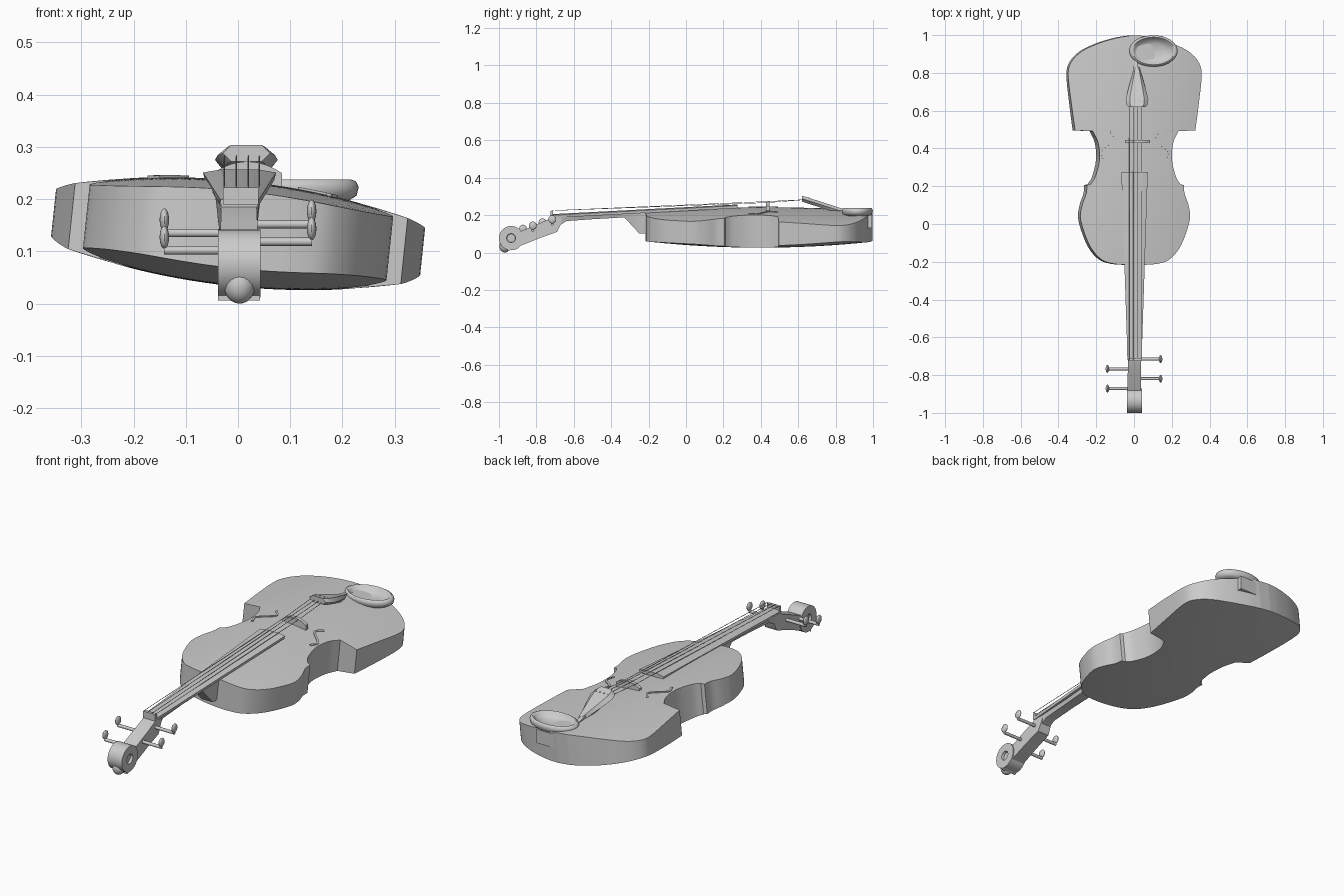
import bpy, bmesh, math
from mathutils import Vector, Matrix

old = bpy.data.objects.get("Cube")
if old:
    bpy.data.objects.remove(old, do_unlink=True)

GREY = (0.6, 0.6, 0.6, 1)
mat = bpy.data.materials.new("plain grey")
mat.use_nodes = True
mat.diffuse_color = GREY
mat.node_tree.nodes["Principled BSDF"].inputs["Base Color"].default_value = GREY


def finish(name, bm, angle=35):
    bmesh.ops.recalc_face_normals(bm, faces=bm.faces)
    mesh = bpy.data.meshes.new(name)
    bm.to_mesh(mesh)
    bm.free()
    mesh.materials.append(mat)
    ob = bpy.data.objects.new(name, mesh)
    bpy.context.collection.objects.link(ob)
    bpy.ops.object.select_all(action='DESELECT')
    ob.select_set(True)
    bpy.context.view_layer.objects.active = ob
    bpy.ops.object.shade_smooth_by_angle(angle=math.radians(angle))
    return ob


def loft(name, rings, angle=35):
    """Skin a list of equal-length closed rings and cap both ends."""
    bm = bmesh.new()
    vs = [[bm.verts.new(p) for p in ring] for ring in rings]
    n = len(vs[0])
    for a, b in zip(vs, vs[1:]):
        for i in range(n):
            j = (i + 1) % n
            bm.faces.new((a[i], a[j], b[j], b[i]))
    bm.faces.new(vs[0])
    bm.faces.new(vs[-1])
    return finish(name, bm, angle)


def slab(name, sections, cx=0.0, taper=1.0):
    """Loft rectangular sections given as (y, half width, top, bottom)."""
    return loft(name, [[(cx - w, y, t), (cx + w, y, t), (cx + w * taper, y, b),
                        (cx - w * taper, y, b)] for y, w, t, b in sections])


def circle(n, fn):
    return [fn(math.cos(2 * math.pi * i / n), math.sin(2 * math.pi * i / n)) for i in range(n)]


def rod(name, a, b, r, sides=12):
    a, b = Vector(a), Vector(b)
    q = (b - a).to_track_quat('Z', 'Y')
    return loft(name, [circle(sides, lambda c, s: p + q @ Vector((c * r, s * r, 0))) for p in (a, b)])


def ellipsoid(name, centre, radii):
    bm = bmesh.new()
    bmesh.ops.create_uvsphere(bm, u_segments=20, v_segments=12, radius=1,
                              matrix=Matrix.Translation(centre) @ Matrix.Diagonal((*radii, 1)))
    return finish(name, bm)


def smooth_run(pts, steps=5):
    """Catmull-Rom curve through 2D points."""
    p = [Vector(q) for q in pts]
    p = [2 * p[0] - p[1]] + p + [2 * p[-1] - p[-2]]
    out = []
    for i in range(1, len(p) - 2):
        for k in range(steps):
            t = k / steps
            a, b, c, d = p[i - 1:i + 3]
            out.append(0.5 * (2 * b + (c - a) * t + (2 * a - 5 * b + 4 * c - d) * t * t
                              + (3 * b - a - 3 * c + d) * t ** 3))
    return out + [p[-2]]


# Body: arched cross sections following the outline, rolled a little to its left
ROLL = math.radians(6)


def top_z(x, y):
    return 0.235 - 0.36 * x * x - 0.05 * (y - 0.4) ** 2


def bottom_z(x, y):
    return 0.033 + 0.36 * x * x + 0.09 * (y - 0.4) ** 2


def rolled(x, y, z):
    z -= 0.135
    return (x * math.cos(ROLL) + z * math.sin(ROLL), y,
            0.135 + z * math.cos(ROLL) - x * math.sin(ROLL))


upper_bout = [(-0.217, 0.04), (-0.21, 0.12), (-0.185, 0.185), (-0.11, 0.245),
              (0.02, 0.29), (0.1, 0.283), (0.16, 0.262), (0.206, 0.258)]
waist = [(0.21, 0.24), (0.25, 0.215), (0.34, 0.193), (0.43, 0.2), (0.491, 0.228)]
lower_bout = [(0.496, 0.32), (0.62, 0.337), (0.78, 0.355), (0.85, 0.343), (0.91, 0.29),
              (0.955, 0.2), (0.985, 0.1), (0.997, 0.03)]
COLS = 24
rings = []
for y, w in smooth_run(upper_bout) + smooth_run(waist) + smooth_run(lower_bout):
    xs = [w * (2 * i / COLS - 1) for i in range(COLS + 1)]
    rings.append([rolled(x, y, top_z(x, y)) for x in xs]
                 + [rolled(x, y, bottom_z(x, y)) for x in reversed(xs)])
loft("body", rings)

# Sound holes: thin raised curves on the top plate
hole = smooth_run([(0.135, 0.49), (0.11, 0.455), (0.125, 0.43), (0.17, 0.39), (0.178, 0.37), (0.165, 0.335)])
for side, label in ((1, "left"), (-1, "right")):
    strip = []
    for i, p in enumerate(hole):
        d = (hole[min(i + 1, len(hole) - 1)] - hole[max(i - 1, 0)]).normalized() * 0.005
        pair = [(side * (p.x - d.y), p.y + d.x), (side * (p.x + d.y), p.y - d.x)]
        strip.append([rolled(x, y, top_z(x, y) + 0.004) for x, y in pair]
                     + [rolled(x, y, top_z(x, y) - 0.004) for x, y in pair[::-1]])
    loft(label + "_sound_hole", strip)

# Neck, heel, fingerboard and pegbox
slab("neck", [(-0.7, 0.036, 0.195, 0.13), (-0.64, 0.036, 0.198, 0.168), (-0.5, 0.036, 0.205, 0.178),
              (-0.33, 0.042, 0.214, 0.188), (-0.25, 0.045, 0.22, 0.102), (-0.2, 0.045, 0.22, 0.1)], taper=0.7)
loft("fingerboard", [[(0.003 + w * k, y, z + dz) for k, dz in
                      ((-1, -0.006), (-0.5, 0), (0.5, 0), (1, -0.006), (0.95, -0.02), (-0.95, -0.02))]
                     for y, w, z in ((-0.72, 0.037, 0.205), (0.275, 0.07, 0.257))])
slab("pegbox", [(-0.91, 0.036, 0.1, 0.03), (-0.88, 0.036, 0.115, 0.038), (-0.78, 0.035, 0.157, 0.078),
                (-0.69, 0.033, 0.198, 0.11), (-0.665, 0.03, 0.2, 0.16)], cx=0.002)

# Scroll with a recessed eye on each side, and its curled tip
scroll = [(-0.025, 0.022), (-0.038, 0.024), (-0.038, 0.065), (0.043, 0.065), (0.043, 0.024), (0.03, 0.022)]
loft("scroll", [circle(32, lambda c, s: (x, -0.935 + r * c, 0.077 + r * s)) for x, r in scroll])
ellipsoid("scroll_tip", (0.003, -0.968, 0.035), (0.03, 0.03, 0.035))
slab("scroll_foot", [(-0.955, 0.04, 0.05, 0.006), (-0.89, 0.04, 0.06, 0.033)], cx=0.002)

# Tuning pegs, alternating sides
for i in range(4):
    side = 1 if i % 2 == 0 else -1
    y, z = -0.715 - 0.052 * i, 0.152 - 0.0167 * i
    rod(f"peg_shaft_{i + 1}", (-side * 0.03, y, z), (side * 0.142, y, z), 0.008)
    ellipsoid(f"peg_head_{i + 1}", (side * 0.141, y, z + 0.025), (0.009, 0.021, 0.022))

# Bridge: low arched plate
arch = [(0.018 + 0.066 * k / 6, 0.272 - 0.022 * (k / 6) ** 2) for k in range(-6, 7)]
loft("bridge", [[(x, y, z) for x, z in arch] + [(0.084, y, 0.21), (-0.046, y, 0.22)] for y in (0.428, 0.446)])


# Tailpiece: sloping tapered wedge with string holes
def tail_z(y):
    return 0.304 - 0.32 * (y - 0.62)


tail = [(0.62, 0.045), (0.632, 0.055), (0.66, 0.06), (0.72, 0.045), (0.81, 0.019), (0.83, 0.012)]
loft("tailpiece", [[(0.016 + w * k, y, tail_z(y) + dz) for k, dz in
                    ((-1, -0.016), (-0.65, 0), (0.65, 0), (1, -0.016), (0.65, -0.032), (-0.65, -0.032))]
                   for y, w in tail])
slab("tail_loop", [(0.81, 0.01, 0.24, 0.228), (0.985, 0.01, 0.205, 0.19)], cx=0.008)

# Strings run straight over the bridge into the tailpiece
for i, x in enumerate((-0.026, -0.003, 0.02, 0.041)):
    zb = 0.273 - 0.006 * (i in (0, 3))
    rod(f"string_{i + 1}", (x, -0.72, 0.224), (x, 0.437, zb), 0.0014, 6)
    rod(f"string_end_{i + 1}", (x, 0.437, zb), (x, 0.64, 0.283), 0.0014, 6)
    rod(f"string_hole_{i + 1}", (x + 0.008, 0.655, tail_z(0.655) - 0.004),
        (x + 0.008, 0.655, tail_z(0.655) + 0.002), 0.004, 8)
slab("nut", [(-0.725, 0.034, 0.222, 0.19), (-0.71, 0.034, 0.222, 0.19)], cx=0.005)

# Chin rest: dished oval cup with a clamp at the tail edge
cup = [(0.01, 0.206), (0.45, 0.209), (0.7, 0.219), (0.8, 0.231), (0.88, 0.238),
       (0.96, 0.234), (1, 0.223), (0.97, 0.207), (0.85, 0.197), (0.01, 0.19)]
loft("chin_rest", [circle(40, lambda c, s: (0.103 + 0.128 * r * c, 0.916 + 0.083 * r * s, z)) for r, z in cup], 60)
slab("chin_rest_clamp", [(0.945, 0.05, 0.2, 0.13), (0.995, 0.05, 0.2, 0.13)], cx=0.1)
